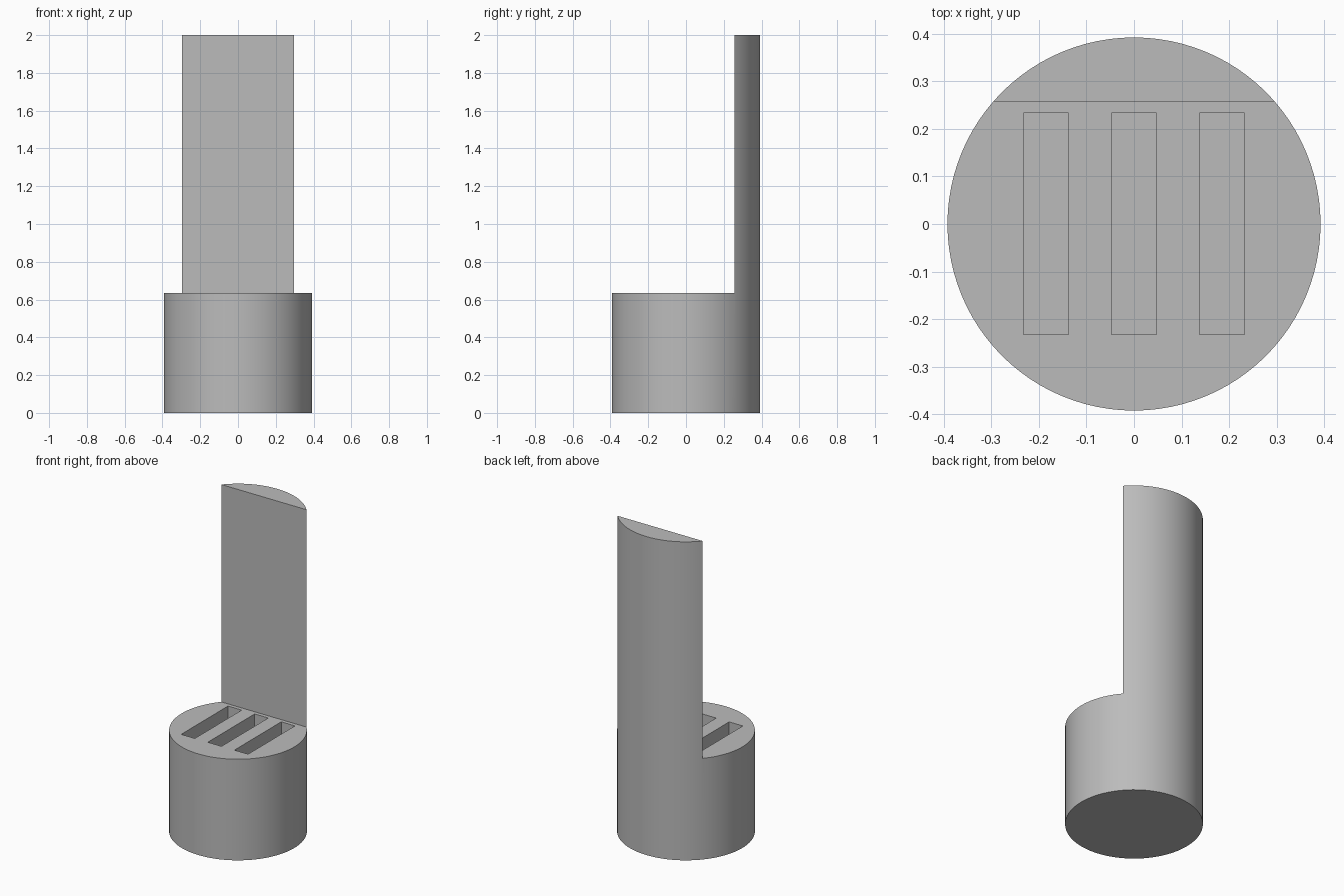
import bpy
import math

if "Cube" in bpy.data.objects:
    bpy.data.objects.remove(bpy.data.objects["Cube"], do_unlink=True)

RADIUS, HEIGHT = 0.392, 2.0
BASE_TOP = 0.635
WALL_Y = 0.257
SLOT_FLOOR = 0.16

grey = bpy.data.materials.new("plain grey")
grey.use_nodes = True
colour = (0.5, 0.5, 0.5, 1)
grey.diffuse_color = colour
grey.node_tree.nodes["Principled BSDF"].inputs["Base Color"].default_value = colour


def cut_box(target, name, low, high):
    """Subtract an axis-aligned box from the target."""
    centre = [(a + b) / 2 for a, b in zip(low, high)]
    bpy.ops.mesh.primitive_cube_add(size=1, location=centre)
    cutter = bpy.context.object
    cutter.name = name
    cutter.scale = [b - a for a, b in zip(low, high)]
    cutter.hide_render = True
    cutter.data.materials.append(grey)
    mod = target.modifiers.new(name, "BOOLEAN")
    mod.operation = "DIFFERENCE"
    mod.solver = "EXACT"
    mod.object = cutter
    bpy.context.view_layer.objects.active = target
    bpy.ops.object.modifier_apply(modifier=mod.name)
    bpy.data.objects.remove(cutter, do_unlink=True)


# Round body, full height
bpy.ops.mesh.primitive_cylinder_add(vertices=96, radius=RADIUS, depth=HEIGHT,
                                    location=(0, 0, HEIGHT / 2))
body = bpy.context.object
body.name = "slotted_base_with_back_wall"
body.data.materials.append(grey)

# Remove the upper front, leaving the tall back wall
cut_box(body, "front_cutter", (-1, -1, BASE_TOP), (1, WALL_Y, HEIGHT + 1))

# Three blind slots in the base
for x in (-0.185, 0, 0.185):
    cut_box(body, "slot_cutter", (x - 0.0475, -0.232, SLOT_FLOOR),
            (x + 0.0475, 0.233, BASE_TOP + 0.1))

bpy.ops.object.select_all(action="DESELECT")
body.select_set(True)
bpy.context.view_layer.objects.active = body
bpy.ops.object.shade_smooth_by_angle(angle=math.radians(30))
